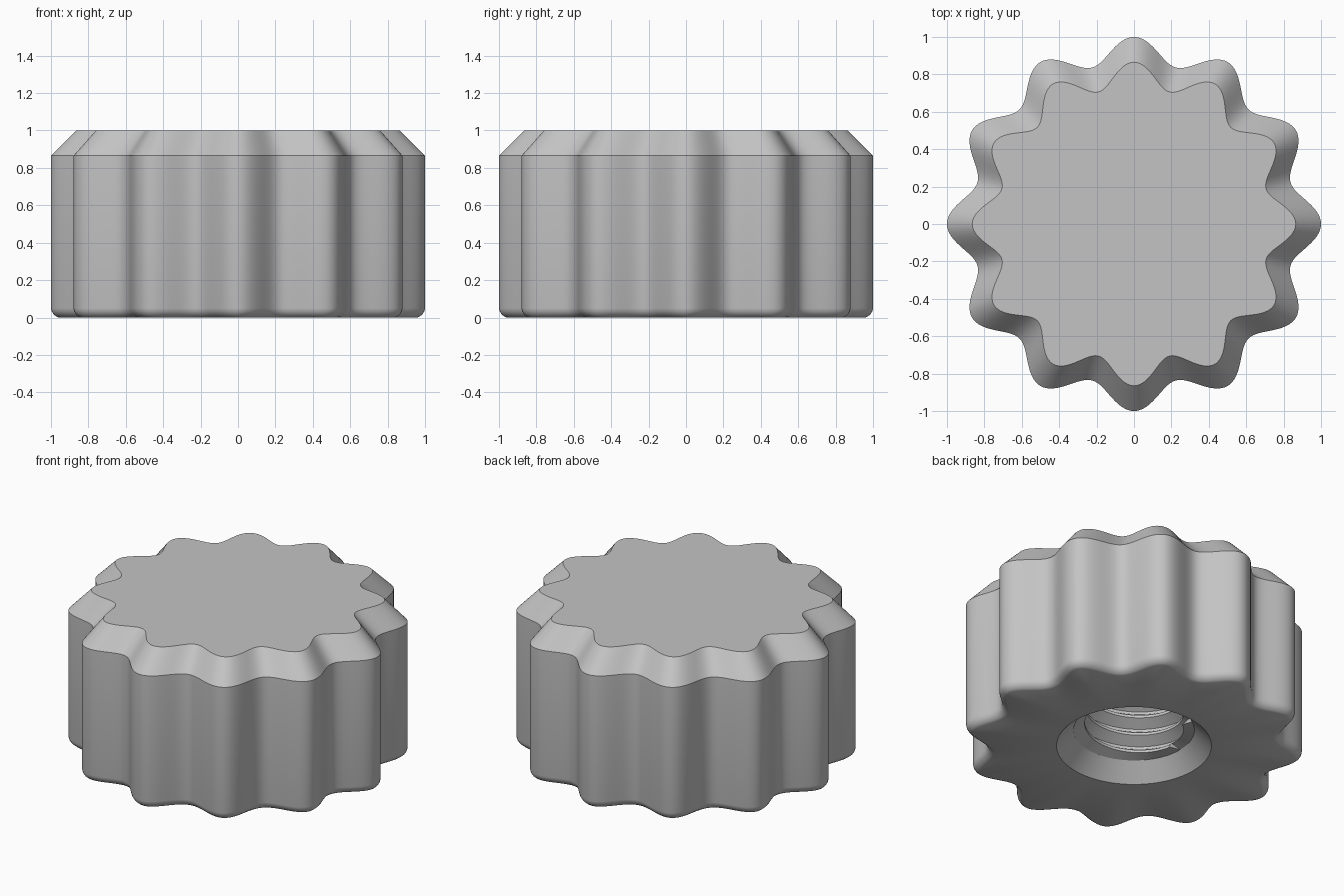
import bpy, bmesh, math

old = bpy.data.objects.get("Cube")
if old:
    bpy.data.objects.remove(old, do_unlink=True)

TAU = 2 * math.pi
LOBES = 12
MEAN, WAVE = 0.933, 0.067
SIDES = 360

grey = bpy.data.materials.new("plain grey")
grey.use_nodes = True
COLOUR = (0.55, 0.55, 0.55, 1)
grey.diffuse_color = COLOUR
grey.node_tree.nodes["Principled BSDF"].inputs["Base Color"].default_value = COLOUR


def finish(bm, name):
    bmesh.ops.remove_doubles(bm, verts=bm.verts, dist=0.0002)
    bm.normal_update()
    mesh = bpy.data.meshes.new(name)
    bm.to_mesh(mesh)
    bm.free()
    mesh.materials.append(grey)
    obj = bpy.data.objects.new(name, mesh)
    bpy.context.collection.objects.link(obj)
    bpy.ops.object.select_all(action="DESELECT")
    obj.select_set(True)
    bpy.context.view_layer.objects.active = obj
    bpy.ops.object.shade_smooth_by_angle(angle=math.radians(28))
    return obj


def lobed_ring(bm, z, radial=0.0, normal=0.0):
    """Wavy outline, pulled in radially or along its own normal."""
    ring = []
    for i in range(SIDES):
        a = TAU * i / SIDES
        r = MEAN + WAVE * math.cos(LOBES * a)
        slope = -WAVE * LOBES * math.sin(LOBES * a)
        size = math.hypot(r, slope)
        out, side = r / size, -slope / size
        x = r - radial - normal * out
        y = -normal * side
        ring.append(bm.verts.new((x * math.cos(a) - y * math.sin(a),
                                  x * math.sin(a) + y * math.cos(a), z)))
    return ring


def round_ring(bm, z, r):
    return [bm.verts.new((r * math.cos(TAU * i / SIDES),
                          r * math.sin(TAU * i / SIDES), z)) for i in range(SIDES)]


def bridge(bm, low, high):
    for i in range(len(low)):
        j = (i + 1) % len(low)
        bm.faces.new((low[i], low[j], high[j], high[i]))


# Fluted body: countersink, flat underside, rounded lower edge, wall, top chamfer
bm = bmesh.new()
rings = [round_ring(bm, 0.105, 0.355), round_ring(bm, 0, 0.455)]
for inset, z in ((0.04, 0), (0.027, 0.006), (0.013, 0.018), (0.004, 0.033)):
    rings.append(lobed_ring(bm, z, normal=inset))
rings += [lobed_ring(bm, 0.05), lobed_ring(bm, 0.865), lobed_ring(bm, 1, radial=0.135)]
for low, high in zip(rings, rings[1:]):
    bridge(bm, low, high)
bm.faces.new(rings[-1])
finish(bm, "fluted_knob_body")

# Threaded blind bore: a trapezoid profile wound as a helix, trimmed at both ends
PITCH, ROOT, CREST = 0.118, 0.355, 0.29
START, END, TURNS, STEPS = 0.105, 0.75, 7, 96
PROFILE = ((0, ROOT), (0.15, ROOT), (0.5, CREST), (0.65, CREST))
bm = bmesh.new()
rows = []
for turn in range(TURNS):
    for shift, radius in PROFILE:
        row = []
        for j in range(STEPS + 1):
            a = TAU * j / STEPS
            z = START + PITCH * (turn - 1 + shift + j / STEPS)
            r = radius
            if z <= START:
                z, r = START, ROOT
            elif z >= END:
                z, r = END, CREST
            row.append(bm.verts.new((r * math.cos(a), r * math.sin(a), z)))
        rows.append(row)
for low, high in zip(rows, rows[1:]):
    for j in range(STEPS):
        bm.faces.new((low[j + 1], low[j], high[j], high[j + 1]))
# Closed end of the bore
end = [bm.verts.new((CREST * math.cos(TAU * j / STEPS),
                     CREST * math.sin(TAU * j / STEPS), END)) for j in range(STEPS)]
bm.faces.new(list(reversed(end)))
bmesh.ops.dissolve_degenerate(bm, dist=0.0002, edges=bm.edges)
finish(bm, "threaded_bore")
